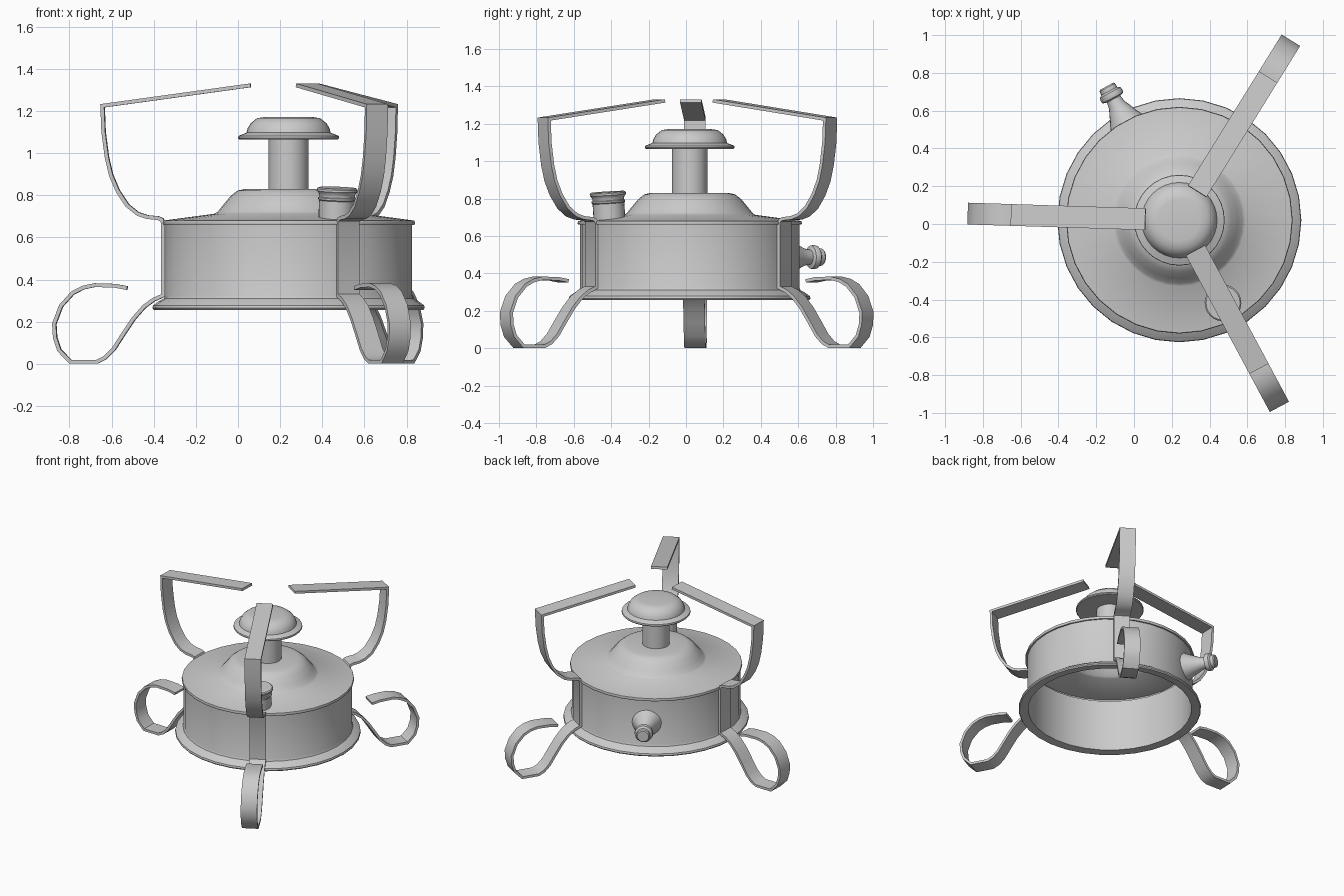
import bpy, bmesh, math
from mathutils import Matrix, Vector

if "Cube" in bpy.data.objects:
    bpy.data.objects.remove(bpy.data.objects["Cube"])

CENTRE = Vector((0.24, 0.02, 0))


def finish(name, bm, matrix, angle=35):
    bmesh.ops.remove_doubles(bm, verts=bm.verts, dist=1e-5)
    bmesh.ops.recalc_face_normals(bm, faces=bm.faces)
    mesh = bpy.data.meshes.new(name)
    bm.to_mesh(mesh)
    bm.free()
    ob = bpy.data.objects.new(name, mesh)
    bpy.context.collection.objects.link(ob)
    ob.matrix_world = matrix
    bpy.ops.object.select_all(action='DESELECT')
    ob.select_set(True)
    bpy.context.view_layer.objects.active = ob
    bpy.ops.object.shade_smooth_by_angle(angle=math.radians(angle))
    return ob


def lathe(name, profile, matrix=Matrix.Translation(CENTRE), sides=32):
    """Spin (radius, height) points about local z."""
    bm = bmesh.new()
    vs = [bm.verts.new((r, 0, z)) for r, z in profile]
    es = [bm.edges.new(p) for p in zip(vs, vs[1:])]
    bmesh.ops.spin(bm, geom=vs + es, cent=(0, 0, 0), axis=(0, 0, 1),
                   angle=math.tau, steps=sides)
    return finish(name, bm, matrix)


def strap(name, path, angle, width=0.115, thick=0.018):
    """Flat metal band following a (radius, height) path, with mitred bends."""
    pts = [Vector(p) for p in path]
    bm = bmesh.new()
    rings = []
    for i, p in enumerate(pts):
        a = (p - pts[i - 1]).normalized() if i else (pts[1] - p).normalized()
        b = (pts[i + 1] - p).normalized() if i < len(pts) - 1 else a
        na, nb = Vector((-a.y, a.x)), Vector((-b.y, b.x))
        n = (na + nb).normalized()
        off = n * (thick / 2 / max(n.dot(na), 0.5))
        rings.append([bm.verts.new((q.x, s * width / 2, q.y))
                      for q, s in ((p + off, 1), (p + off, -1), (p - off, -1), (p - off, 1))])
    for r, q in zip(rings, rings[1:]):
        for k in range(4):
            bm.faces.new((r[k], r[(k + 1) % 4], q[(k + 1) % 4], q[k]))
    bm.faces.new(rings[0])
    bm.faces.new(rings[-1])
    return finish(name, bm, Matrix.Translation(CENTRE) @ Matrix.Rotation(math.radians(angle), 4, 'Z'))


# Open-bottomed tank wall with flared base flange
lathe("tank_wall", [(0.578, 0.66), (0.578, 0.262), (0.64, 0.257), (0.646, 0.265),
                    (0.643, 0.278), (0.615, 0.298), (0.592, 0.31), (0.586, 0.325), (0.586, 0.665)])

# Lid with rim and raised dome
lathe("tank_lid", [(0.578, 0.66), (0.597, 0.66), (0.6, 0.668), (0.597, 0.68), (0.35, 0.713),
                   (0.335, 0.724), (0.31, 0.755), (0.275, 0.797), (0.243, 0.822),
                   (0.21, 0.83), (0.095, 0.83)])

# Burner column and cap
lathe("burner_column", [(0.095, 0.80), (0.095, 1.075)])
lathe("burner_cap", [(0, 1.066), (0.235, 1.066), (0.24, 1.072), (0.238, 1.082), (0.2, 1.097),
                     (0.195, 1.117), (0.18, 1.142), (0.15, 1.166), (0.11, 1.172), (0, 1.172)])

# Screw cap of the filler hole, square to the sloping lid
lean = Vector((0.07, 0, 1)).normalized().to_track_quat('Z', 'Y').to_matrix().to_4x4()
filler = (Matrix.Translation((0.467, -0.41, 0.70))
          @ Matrix.Rotation(math.radians(-62), 4, 'Z') @ lean)
lathe("filler_cap", [(0.085, -0.03), (0.085, 0.075), (0.09, 0.08), (0.09, 0.088), (0.084, 0.092),
                     (0.084, 0.1), (0.09, 0.112), (0.097, 0.12), (0.097, 0.13), (0.09, 0.136),
                     (0, 0.136)], filler, 24)

# Side nozzle with flared base and collared tip
nozzle = (Matrix.Translation(CENTRE + Vector((0, 0, 0.487)))
          @ Matrix.Rotation(math.radians(118.5), 4, 'Z') @ Matrix.Rotation(math.pi / 2, 4, 'Y'))
lathe("side_nozzle", [(0.105, 0.57), (0.09, 0.60), (0.075, 0.63), (0.06, 0.665), (0.046, 0.695),
                      (0.04, 0.73), (0.062, 0.737), (0.065, 0.75), (0.062, 0.768), (0.048, 0.778),
                      (0.046, 0.80), (0.04, 0.807), (0, 0.807)], nozzle, 20)

# Three straps: curled foot, upright on the tank, and pot support
LEG = [(0.765, 0.36), (0.825, 0.371), (0.92, 0.374), (0.975, 0.362), (1.025, 0.336),
       (1.08, 0.275), (1.112, 0.19), (1.108, 0.125), (1.088, 0.065), (1.035, 0.01),
       (0.91, 0.01), (0.87, 0.03), (0.83, 0.07), (0.785, 0.14), (0.735, 0.215),
       (0.685, 0.272), (0.64, 0.305), (0.595, 0.325), (0.595, 0.672), (0.602, 0.685),
       (0.62, 0.692), (0.67, 0.697), (0.715, 0.712), (0.765, 0.752), (0.81, 0.82),
       (0.842, 0.895), (0.862, 0.98), (0.878, 1.10), (0.883, 1.225), (0.18, 1.322)]
for i in range(3):
    strap(f"leg_and_pot_support_{i + 1}", LEG, 178.2 - 120 * i)
